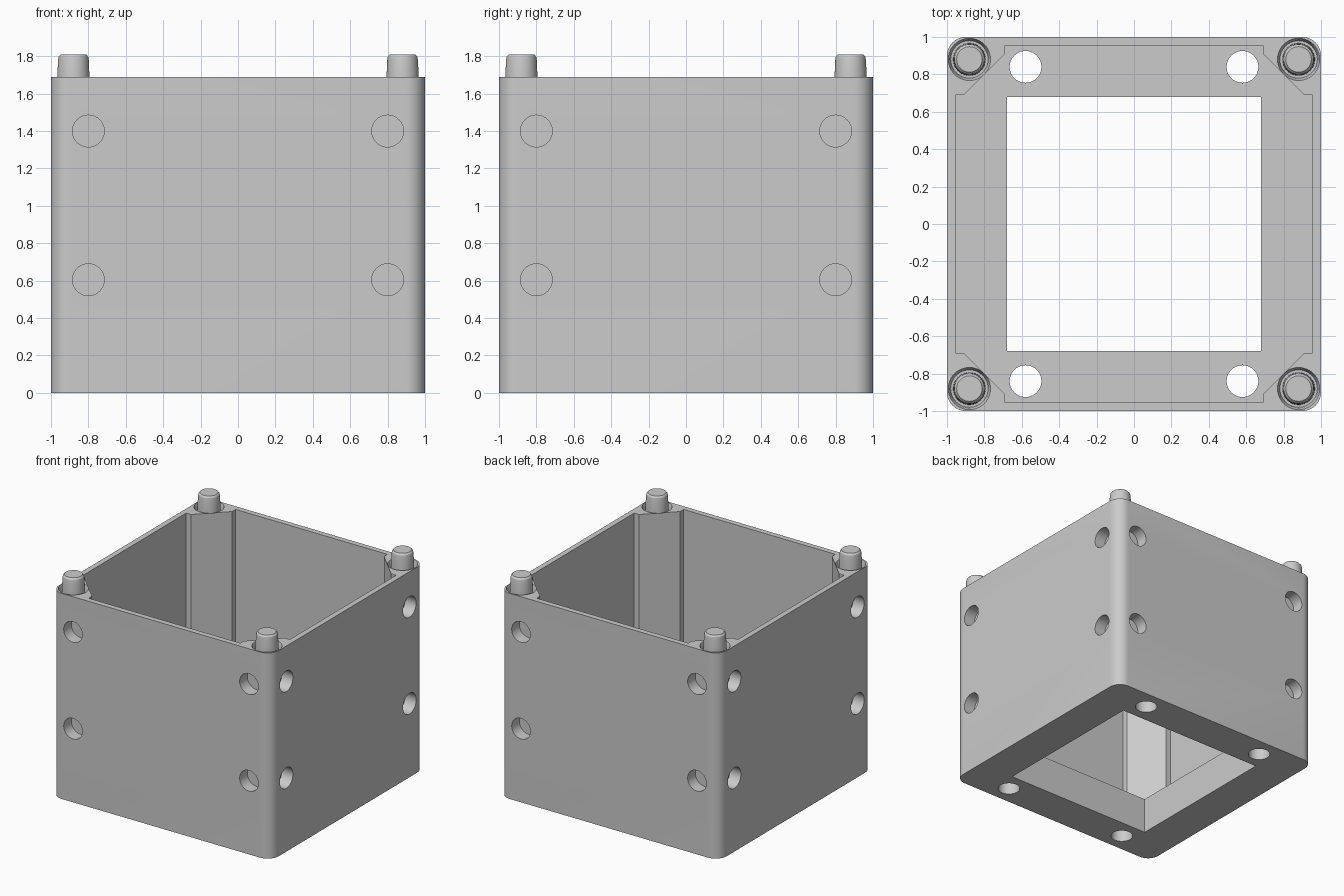
import bpy, bmesh
from math import pi, radians, cos, sin
from mathutils import Matrix, Vector

cube = bpy.data.objects.get("Cube")
if cube:
    bpy.data.objects.remove(cube, do_unlink=True)

WALL_TOP, FLOOR_TOP, POST = 1.69, 0.3, 0.88
HOLE_R, HOLE_DEPTH = 0.085, 0.1

grey = bpy.data.materials.new("plain grey")
grey.use_nodes = True
colour = (0.6, 0.6, 0.6, 1)
grey.diffuse_color = colour
grey.node_tree.nodes["Principled BSDF"].inputs["Base Color"].default_value = colour


def finish(bm, name):
    bmesh.ops.recalc_face_normals(bm, faces=bm.faces)
    mesh = bpy.data.meshes.new(name)
    bm.to_mesh(mesh)
    bm.free()
    obj = bpy.data.objects.new(name, mesh)
    bpy.context.collection.objects.link(obj)
    mesh.materials.append(grey)
    return obj


def prism(name, outline, z0, z1):
    bm = bmesh.new()
    face = bm.faces.new([bm.verts.new((x, y, z0)) for x, y in outline])
    top = bmesh.ops.extrude_face_region(bm, geom=[face])["geom"]
    verts = [v for v in top if isinstance(v, bmesh.types.BMVert)]
    bmesh.ops.translate(bm, verts=verts, vec=(0, 0, z1 - z0))
    return finish(bm, name)


def four_turns(points):
    """Repeat one corner's outline around the four corners."""
    return [Matrix.Rotation(k * pi / 2, 2) @ Vector(p) for k in range(4) for p in points]


def lathe(bm, profile, centre):
    """Spin a closed (radius, z) profile that starts and ends on the axis."""
    verts = [bm.verts.new((r, 0, z)) for r, z in profile]
    edges = [bm.edges.new(pair) for pair in zip(verts, verts[1:])]
    out = bmesh.ops.spin(bm, geom=verts + edges, cent=(0, 0, 0), axis=(0, 0, 1),
                         angle=2 * pi, steps=40, use_duplicate=False)
    fresh = [v for v in bm.verts if not v.tag]
    bmesh.ops.translate(bm, verts=fresh, vec=(*centre, 0))
    bmesh.ops.remove_doubles(bm, verts=bm.verts, dist=0.0001)
    for v in bm.verts:
        v.tag = True


def cut(target, cutter):
    mod = target.modifiers.new("cut", "BOOLEAN")
    mod.operation, mod.solver, mod.object = "DIFFERENCE", "EXACT", cutter
    bpy.context.view_layer.objects.active = target
    bpy.ops.object.modifier_apply(modifier=mod.name)
    bpy.data.objects.remove(cutter, do_unlink=True)


def smooth(obj):
    bpy.ops.object.select_all(action="DESELECT")
    obj.select_set(True)
    bpy.context.view_layer.objects.active = obj
    bpy.ops.object.shade_smooth_by_angle(angle=radians(30))


corners = [(sx * POST, sy * POST) for sx in (-1, 1) for sy in (-1, 1)]

# Rounded square block
round_r = 0.1
arc = [(1 - round_r + round_r * cos(a * pi / 20), 1 - round_r + round_r * sin(a * pi / 20))
       for a in range(11)]
box = prism("box", four_turns(arc), 0, WALL_TOP)

# Cavity with chamfered corner posts, and the square floor opening
cavity = four_turns([(0.955, 0.69), (0.91, 0.69), (0.69, 0.91), (0.69, 0.955)])
cut(box, prism("cavity_cutter", cavity, FLOOR_TOP, 2))
cut(box, prism("opening_cutter", four_turns([(0.68, 0.68)]), -0.1, 0.5))

# Blind side holes and through holes in the floor
bm = bmesh.new()
for k in range(4):
    for x in (-0.8, 0.8):
        for z in (0.605, 1.4):
            place = (Matrix.Rotation(k * pi / 2, 4, "Z") @ Matrix.Translation((x, -1, z))
                     @ Matrix.Rotation(pi / 2, 4, "X"))
            bmesh.ops.create_cone(bm, cap_ends=True, segments=40, radius1=HOLE_R,
                                  radius2=HOLE_R, depth=2 * HOLE_DEPTH, matrix=place)
for x in (-0.58, 0.58):
    for y in (-0.84, 0.84):
        bmesh.ops.create_cone(bm, cap_ends=True, segments=40, radius1=HOLE_R, radius2=HOLE_R,
                              depth=0.8, matrix=Matrix.Translation((x, y, 0.15)))
cut(box, finish(bm, "hole_cutter"))

# Countersunk seats around the pegs
bm = bmesh.new()
for c in corners:
    lathe(bm, [(0, 1.64), (0.1, 1.64), (0.105, 1.67), (0.113, WALL_TOP),
               (0.113, 1.75), (0, 1.75)], c)
cut(box, finish(bm, "seat_cutter"))
smooth(box)

# Tapered corner pegs
bm = bmesh.new()
for c in corners:
    lathe(bm, [(0, 1.6), (0.088, 1.6), (0.086, WALL_TOP), (0.082, 1.78), (0.079, 1.797),
               (0.068, 1.81), (0, 1.81)], c)
smooth(finish(bm, "corner_pegs"))
